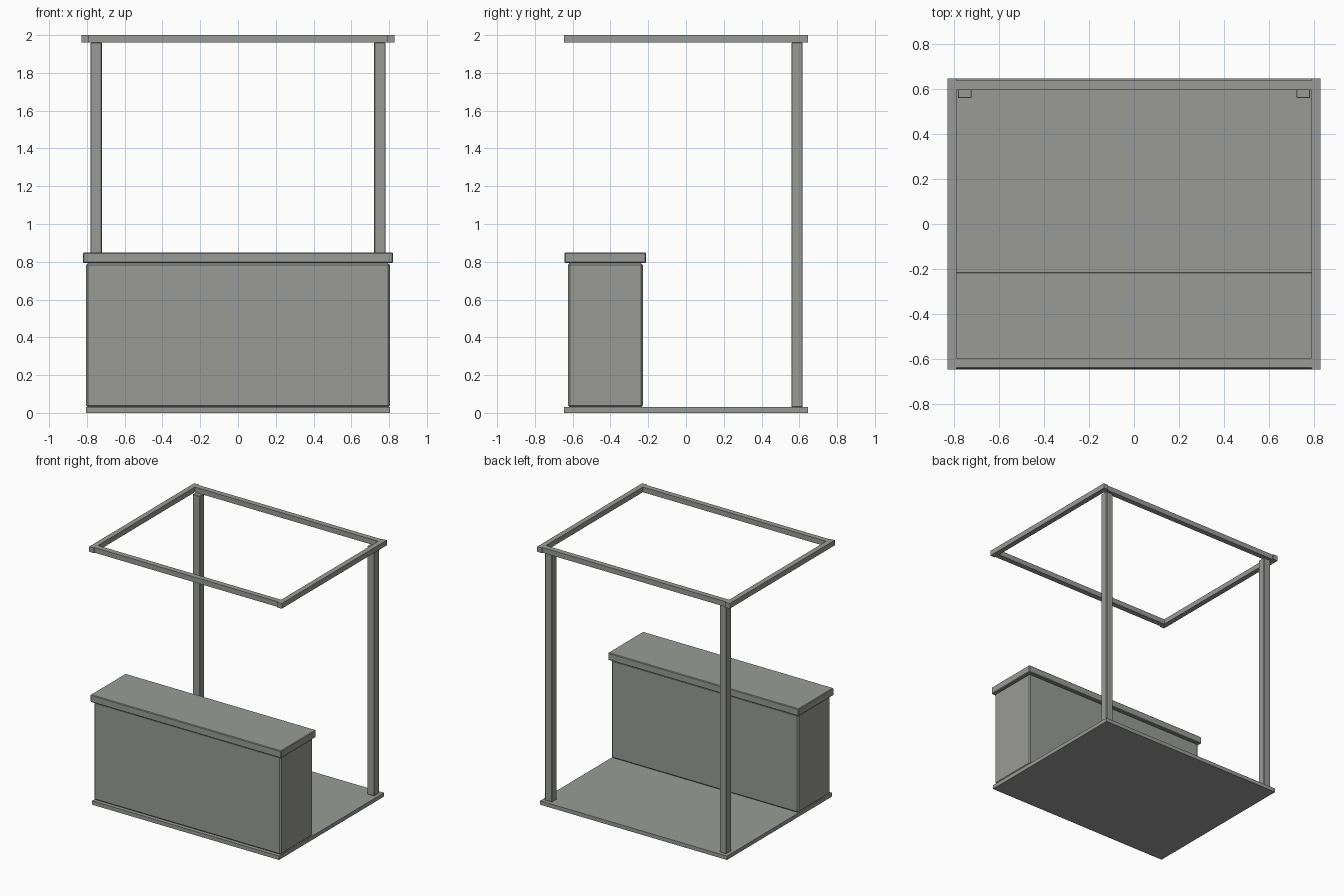
import bpy
import bmesh

default = bpy.data.objects.get("Cube")
if default:
    bpy.data.objects.remove(default, do_unlink=True)

# Single neutral grey
GREY = (0.32, 0.33, 0.31, 1.0)
grey = bpy.data.materials.new("plain grey")
grey.use_nodes = True
grey.diffuse_color = GREY
grey.node_tree.nodes["Principled BSDF"].inputs["Base Color"].default_value = GREY


def box(name, low, high, bevel=0.0):
    """Flat-shaded box between two corners, optionally with chamfered edges."""
    mesh = bpy.data.meshes.new(name)
    bm = bmesh.new()
    bmesh.ops.create_cube(bm, size=1.0)
    for v in bm.verts:
        v.co = [(h - l) * c for l, h, c in zip(low, high, v.co)]
    bm.to_mesh(mesh)
    bm.free()
    mesh.materials.append(grey)
    obj = bpy.data.objects.new(name, mesh)
    obj.location = [(l + h) / 2 for l, h in zip(low, high)]
    bpy.context.collection.objects.link(obj)
    if bevel:
        mod = obj.modifiers.new("edge bevel", 'BEVEL')
        mod.width = bevel
        mod.segments = 1
    return obj


DEPTH = 0.645    # half depth of the stand
FLOOR = 0.03     # top of the floor plate
BEAM = 1.96      # underside of the roof frame
SIDE = 0.788     # inner face of the side beams

# Floor and counter
box("floor_plate", (-0.804, -DEPTH, 0), (0.804, DEPTH, FLOOR))
box("counter_body", (-0.804, -0.625, FLOOR), (0.804, -0.228, 0.793), 0.01)
box("counter_top", (-0.82, -0.643, 0.793), (0.82, -0.212, 0.85), 0.005)

# Rear posts and side beams, one on each side
for side, s in (("left", 1), ("right", -1)):
    x0, x1 = sorted((s * 0.721, s * 0.781))
    box(side + "_rear_post", (x0, 0.558, FLOOR), (x1, 0.618, BEAM), 0.003)
    x0, x1 = sorted((s * SIDE, s * 0.828))
    box(side + "_roof_beam", (x0, -DEPTH, BEAM), (x1, DEPTH, 2.0))

# Front and back beams between the side beams
for end, s in (("front", -1), ("back", 1)):
    y0, y1 = sorted((s * 0.595, s * 0.637))
    box(end + "_roof_beam", (-SIDE, y0, BEAM), (SIDE, y1, 2.0))
